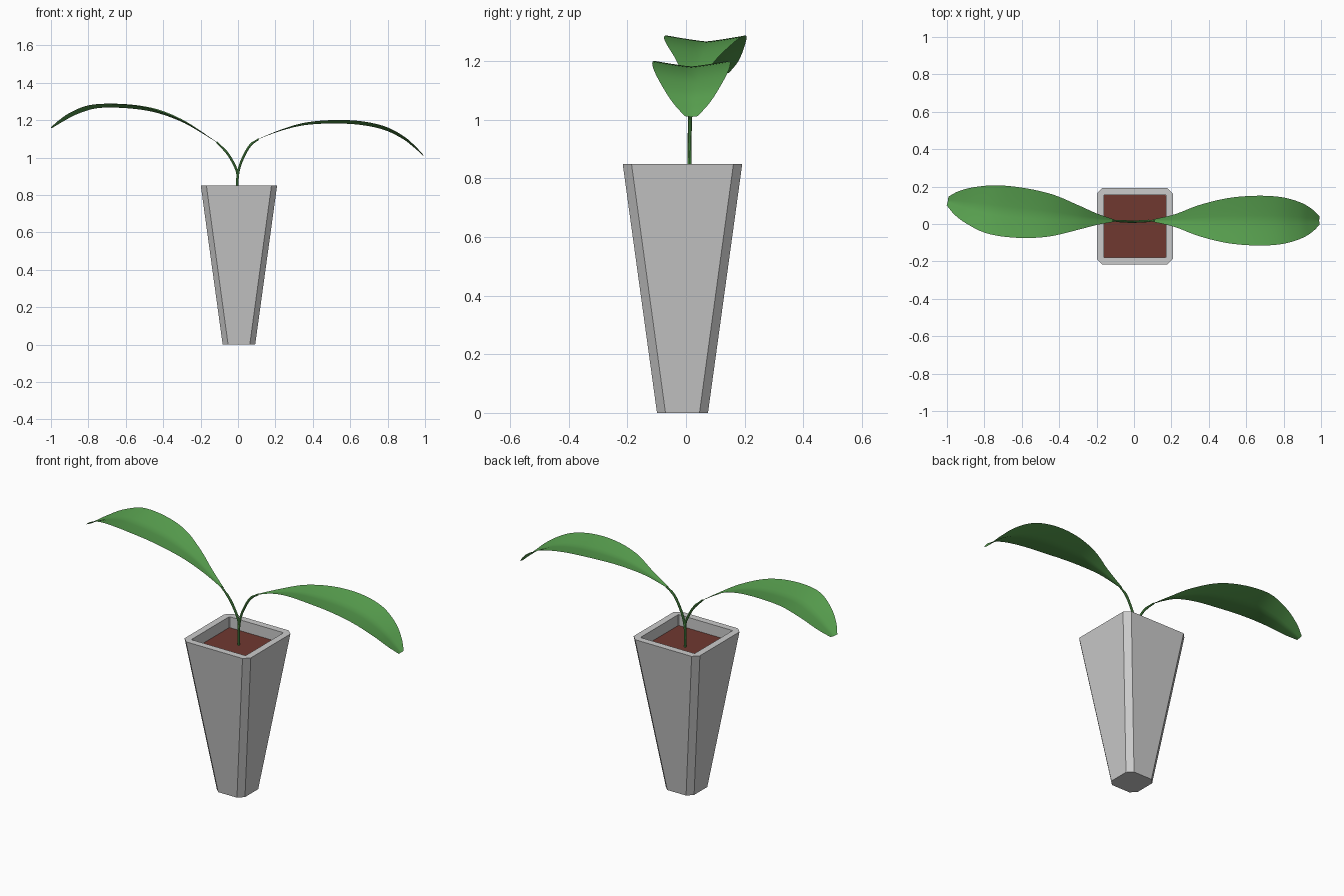
import bpy, bmesh
from mathutils import Vector

if "Cube" in bpy.data.objects:
    bpy.data.objects.remove(bpy.data.objects["Cube"])


def material(name, rgb):
    m = bpy.data.materials.new(name)
    m.diffuse_color = (*rgb, 1)
    m.use_nodes = True
    m.node_tree.nodes["Principled BSDF"].inputs["Base Color"].default_value = m.diffuse_color
    return m


GREEN = material("leaf_green", (0.1, 0.36, 0.08))
BROWN = material("soil_brown", (0.16, 0.04, 0.03))
CX, CY = 0.005, -0.012      # pot axis


def finish(name, bm, mat=None, smooth=False, recalc=True):
    if recalc:
        bmesh.ops.recalc_face_normals(bm, faces=bm.faces)
    me = bpy.data.meshes.new(name)
    bm.to_mesh(me)
    bm.free()
    ob = bpy.data.objects.new(name, me)
    bpy.context.collection.objects.link(ob)
    if mat:
        me.materials.append(mat)
    if smooth:
        bpy.ops.object.select_all(action='DESELECT')
        ob.select_set(True)
        bpy.context.view_layer.objects.active = ob
        bpy.ops.object.shade_smooth_by_angle(angle=0.6)
    return ob


def spline(rows, steps):
    """Catmull-Rom through rows of equal-length number tuples."""
    rows = [Vector(r) for r in rows]
    pts = [2 * rows[0] - rows[1]] + rows + [2 * rows[-1] - rows[-2]]
    out = []
    for i in range(1, len(pts) - 2):
        a, b, c, d = pts[i - 1:i + 3]
        for s in range(steps):
            t = s / steps
            out.append(0.5 * (2 * b + (c - a) * t + (2 * a - 5 * b + 4 * c - d) * t * t
                              + (3 * b - a - 3 * c + d) * t ** 3))
    return out + [rows[-1]]


def square_ring(bm, half, cut, z):
    """Square with chamfered corners."""
    k = half - cut
    corners = [(half, -k), (half, k), (k, half), (-k, half),
               (-half, k), (-half, -k), (-k, -half), (k, -half)]
    return [bm.verts.new((CX + x, CY + y, z)) for x, y in corners]


# pot: tapered chamfered shell with a recessed opening
bm = bmesh.new()
rings = [square_ring(bm, *r) for r in
         [(0.087, 0.029, 0), (0.204, 0.03, 0.85), (0.167, 0.003, 0.85), (0.167, 0.003, 0.785)]]
bm.faces.new(rings[0])
for lo, hi in zip(rings, rings[1:]):
    for i in range(8):
        j = (i + 1) % 8
        bm.faces.new((lo[i], lo[j], hi[j], hi[i]))
bm.faces.new(rings[-1])
finish("pot", bm)

# soil
bm = bmesh.new()
bm.faces.new(square_ring(bm, 0.1665, 0.003, 0.79))
finish("soil", bm, BROWN, recalc=False)


# leaves: cupped blades swept along the midrib, rows of x, y, z, half width
def leaf(name, rows, cup=0.02, across=5):
    st = spline(rows, 5)
    bm = bmesh.new()
    grid = []
    for i, p in enumerate(st):
        along = (st[min(i + 1, len(st) - 1)] - st[max(i - 1, 0)]).to_3d().normalized()
        side = Vector((0, 0, 1)).cross(along).normalized()
        up = along.cross(side)
        line = []
        for k in range(-across, across + 1):
            v = k / across
            line.append(bm.verts.new(p.to_3d() + side * (p[3] * v)
                                     + up * (cup * p[3] / 0.133 * abs(v) ** 1.2)))
        grid.append(line)
    for a, b in zip(grid, grid[1:]):
        for k in range(2 * across):
            bm.faces.new((a[k], b[k], b[k + 1], a[k + 1]))
    finish(name, bm, GREEN, smooth=True, recalc=False)


leaf("right_leaf", [
    (0.10, 0.018, 1.095, 0.006), (0.22, 0.018, 1.14, 0.034), (0.35, 0.018, 1.172, 0.083),
    (0.50, 0.018, 1.182, 0.12), (0.65, 0.018, 1.175, 0.133), (0.78, 0.018, 1.148, 0.126),
    (0.88, 0.018, 1.10, 0.098), (0.945, 0.018, 1.05, 0.062), (0.99, 0.018, 1.01, 0.022)])
leaf("left_leaf", [
    (-0.105, 0.018, 1.075, 0.006), (-0.20, 0.025, 1.135, 0.03), (-0.31, 0.034, 1.195, 0.068),
    (-0.45, 0.046, 1.243, 0.113), (-0.60, 0.059, 1.264, 0.134), (-0.75, 0.076, 1.264, 0.132),
    (-0.86, 0.096, 1.232, 0.103), (-0.94, 0.112, 1.19, 0.066), (-0.995, 0.123, 1.157, 0.024)])


# stems: thin tubes leaving the soil together
def stem(name, pts, radius=0.0065, sides=8):
    cu = bpy.data.curves.new(name, 'CURVE')
    cu.dimensions = '3D'
    cu.bevel_depth = radius
    cu.bevel_resolution = 2
    cu.use_fill_caps = True
    path = spline(pts, 4)
    sp = cu.splines.new('POLY')
    sp.points.add(len(path) - 1)
    for q, p in zip(sp.points, path):
        q.co = (*p, 1)
    for q in sp.points[-3:]:
        q.radius = 0.75
    ob = bpy.data.objects.new(name, cu)
    bpy.context.collection.objects.link(ob)
    cu.materials.append(GREEN)
    bpy.ops.object.select_all(action='DESELECT')
    ob.select_set(True)
    bpy.context.view_layer.objects.active = ob
    bpy.ops.object.convert(target='MESH')
    bpy.ops.object.shade_smooth_by_angle(angle=0.7)


stem("right_stem", [(-0.004, 0.012, 0.785), (-0.004, 0.012, 0.87), (0.008, 0.013, 0.95),
                    (0.04, 0.014, 1.025), (0.07, 0.016, 1.07), (0.11, 0.018, 1.098)])
stem("left_stem", [(-0.004, 0.012, 0.785), (-0.004, 0.012, 0.87), (-0.004, 0.012, 0.92),
                   (-0.03, 0.013, 0.98), (-0.065, 0.015, 1.033), (-0.115, 0.018, 1.082)])
